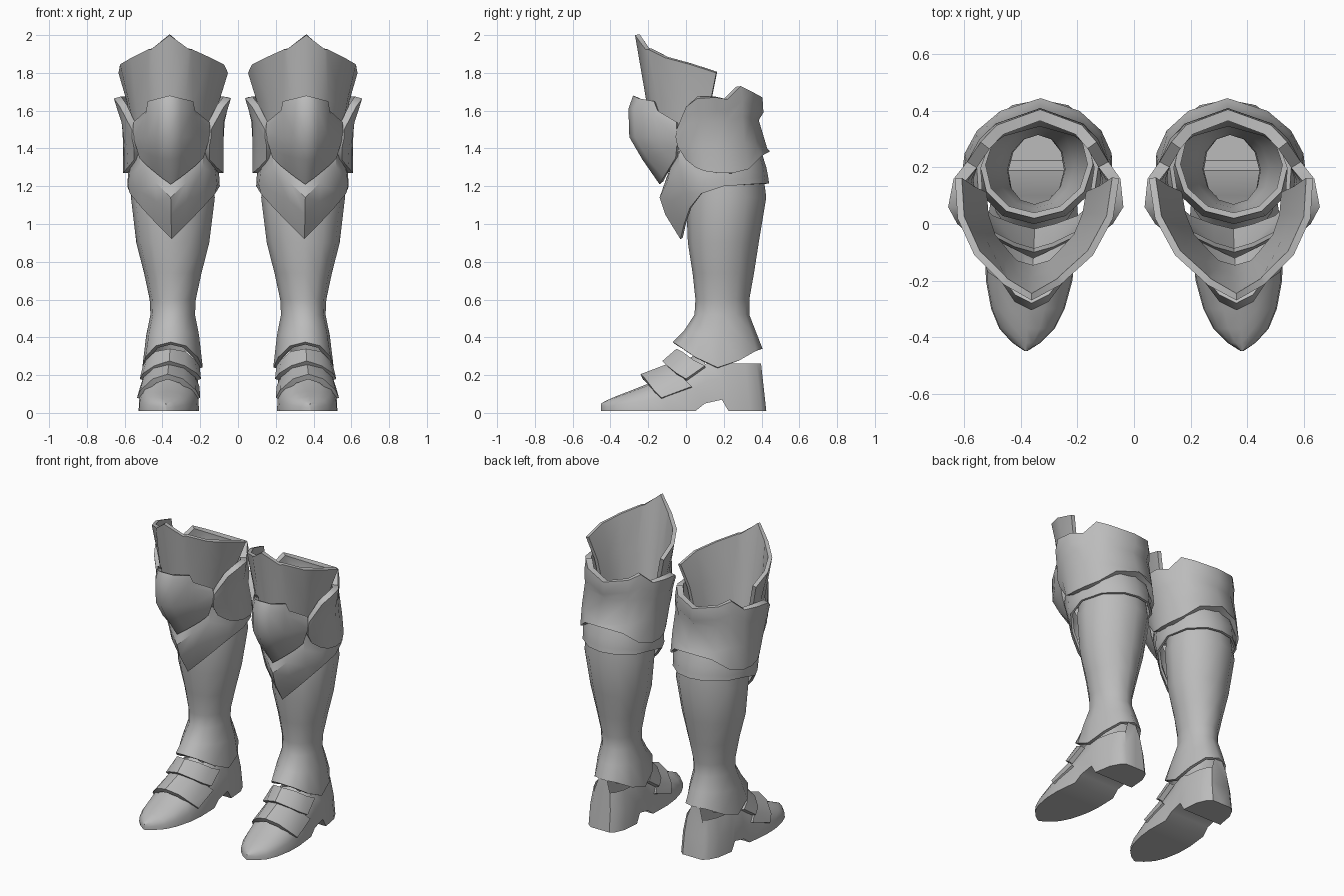
import bpy, bmesh, math
from mathutils import Vector

steel = bpy.data.materials.new("steel grey")
steel.diffuse_color = (0.5, 0.5, 0.5, 1)


def ring(rx, yf, yb, z):
    """Half oval from front centre to back centre; z is a height or one per point."""
    zs = z if isinstance(z, list) else [z] * 7
    pts = []
    for i in range(7):
        a = math.pi * i / 6
        x = 0 if i in (0, 6) else rx * math.sin(a)
        pts.append((x, (yf + yb) / 2 - (yb - yf) / 2 * math.cos(a), zs[i]))
    return pts


def loft(name, rows, thick=0.0, caps=False, angle=35, shift=0.0, opening=None):
    """Skin half rows, mirrored across the leg's middle, once for each leg."""
    for side, sx in (("left", -1), ("right", 1)):
        bm = bmesh.new()
        loops = []
        for half in rows:
            if half[0][0] != 0:
                half = half[::-1]
            closed = half[-1][0] == 0
            other = half[1:-1] if closed else half[1:]
            full = [(-x, y, z) for x, y, z in reversed(other)] + list(half)
            # feet turn slightly outward
            loops.append([bm.verts.new((sx * (0.35 + shift + x - 0.044 * y), y, z)) for x, y, z in full])
        n = len(loops[0])
        for a, b in zip(loops, loops[1:]):
            for i in range(n if closed else n - 1):
                j = (i + 1) % n
                bm.faces.new((a[i], a[j], b[j], b[i]))
        if caps:
            bm.faces.new(loops[0])
            bm.faces.new(loops[-1])
        bmesh.ops.recalc_face_normals(bm, faces=bm.faces)
        # make the surface face outward
        mid = sum((v.co for v in bm.verts), Vector()) / len(bm.verts)
        if sum(f.normal.dot(f.calc_center_median() - mid) * f.calc_area() for f in bm.faces) < 0:
            bmesh.ops.reverse_faces(bm, faces=bm.faces)
        if opening:
            gone = [f for f in bm.faces if opening(f.calc_center_median())]
            bmesh.ops.delete(bm, geom=gone, context='FACES')
        me = bpy.data.meshes.new(f"{side}_{name}")
        bm.to_mesh(me)
        bm.free()
        me.materials.append(steel)
        ob = bpy.data.objects.new(me.name, me)
        bpy.context.collection.objects.link(ob)
        bpy.ops.object.select_all(action='DESELECT')
        ob.select_set(True)
        bpy.context.view_layer.objects.active = ob
        if thick:
            m = ob.modifiers.new("thickness", 'SOLIDIFY')
            m.thickness, m.offset = thick, -1
            bpy.ops.object.modifier_apply(modifier=m.name)
        bpy.ops.object.shade_smooth_by_angle(angle=math.radians(angle))


# thigh guard, open at the back
loft("thigh_guard", [
    [(0, -.27, 2), (.1, -.215, 1.925), (.115, -.2, 1.925), (.21, -.11, 1.88), (.275, .02, 1.845), (.29, .16, 1.8)],
    [(0, -.21, 1.65), (.08, -.18, 1.65), (.12, -.15, 1.65), (.19, -.07, 1.65), (.23, .03, 1.65), (.245, .13, 1.65)],
    [(0, -.17, 1.4), (.07, -.15, 1.4), (.1, -.12, 1.4), (.16, -.05, 1.4), (.19, .03, 1.4), (.2, .11, 1.4)],
], .025, angle=65)

# pointed knee plate with stepped top
loft("knee_plate", [
    [(0, -.28, 1.68), (.06, -.25, 1.665), (.12, -.17, 1.65), (.13, -.15, 1.6), (.2, -.05, 1.54)],
    [(0, -.305, 1.61), (.06, -.275, 1.61), (.12, -.19, 1.6), (.135, -.165, 1.57), (.205, -.05, 1.51)],
    [(0, -.3, 1.46), (.06, -.27, 1.46), (.12, -.19, 1.46), (.15, -.15, 1.46), (.2, -.045, 1.45)],
    [(0, -.23, 1.34), (.06, -.205, 1.35), (.11, -.15, 1.365), (.14, -.12, 1.38), (.185, -.05, 1.4)],
    [(0, -.14, 1.21), (.05, -.12, 1.245), (.1, -.095, 1.285), (.13, -.08, 1.31), (.17, -.055, 1.35)],
], .025, angle=65)

# flared side wings joined behind the knee, with an undercut lip at the back
loft("knee_wings", [
    [(.21, -.05, 1.5), (.275, 0, 1.62), (.31, .06, 1.665), (.295, .16, 1.67), (.25, .22, 1.66),
     (.205, .29, 1.73), (.15, .35, 1.7), (0, .405, 1.67)],
    [(.21, -.053, 1.48), (.26, 0, 1.57), (.29, .065, 1.6), (.285, .16, 1.6), (.25, .22, 1.6),
     (.21, .3, 1.65), (.155, .355, 1.62), (0, .41, 1.59)],
    [(.21, -.055, 1.46), (.25, 0, 1.53), (.27, .07, 1.54), (.272, .16, 1.54), (.25, .22, 1.55),
     (.205, .3, 1.57), (.145, .345, 1.56), (0, .385, 1.55)],
    [(.2, -.045, 1.41), (.24, .02, 1.42), (.255, .08, 1.42), (.265, .16, 1.42), (.255, .23, 1.42),
     (.22, .31, 1.43), (.155, .375, 1.41), (0, .43, 1.4)],
    [(.2, 0, 1.34), (.235, .05, 1.3), (.255, .1, 1.28), (.267, .17, 1.27), (.26, .25, 1.27),
     (.22, .33, 1.29), (.14, .4, 1.36), (0, .445, 1.385)],
], .04, angle=45)

# collar below the knee, dropping to a point in front
loft("knee_collar", [
    [(0, -.1, 1.25), (.07, -.08, 1.31), (.16, -.035, 1.39), (.2, .06, 1.41), (.215, .2, 1.4),
     (.18, .31, 1.4), (.1, .38, 1.38), (0, .4, 1.38)],
    [(0, -.14, 1.14), (.08, -.1, 1.22), (.17, -.04, 1.3), (.23, .07, 1.26), (.24, .2, 1.29),
     (.2, .33, 1.3), (.1, .41, 1.3), (0, .425, 1.3)],
    [(0, -.11, 1.05), (.08, -.075, 1.12), (.165, 0, 1.17), (.235, .07, 1.2), (.243, .2, 1.23),
     (.2, .33, 1.24), (.1, .415, 1.25), (0, .435, 1.25)],
    [(0, -.03, .92), (.08, -.01, 1), (.16, .02, 1.085), (.225, .08, 1.16), (.245, .2, 1.2),
     (.2, .335, 1.21), (.1, .42, 1.215), (0, .44, 1.215)],
], .015)

# shin tube flaring into the ankle cuff
loft("shin_guard", [
    ring(.2, .02, .4, 1.33),
    ring(.222, .0, .425, 1.14),
    ring(.193, .01, .385, .9),
    ring(.152, .035, .36, .74),
    ring(.122, .05, .335, .6),
    ring(.118, .045, .335, .52),
    ring(.14, -.01, .37, [.435, .43, .42, .41, .42, .43, .43]),
    ring(.16, -.07, .405, [.375, .355, .295, .24, .28, .33, .34]),
], .02, angle=60, shift=.004)

# hollow foot with arch and heel: y, half width, top, underside
foot = []
for y, w, t, b in [(-.45, .004, .05, .01), (-.42, .05, .066, .01), (-.37, .098, .088, .01), (-.3, .13, .115, .01),
                   (-.2, .153, .155, .01), (-.1, .16, .21, .01), (.05, .15, .31, .01),
                   (.1, .145, .34, .05), (.19, .145, .36, .07), (.225, .145, .36, .01),
                   (.34, .13, .36, .01), (.4, .1, .36, .01), (.425, .07, .36, .01)]:
    h = t - b
    lean = .11 if y > .3 else 0
    foot.append([(x, y - lean * (z - b), z) for x, z in
                 [(0, t), (w * .45, t - h * .07), (w * .8, t - h * .28), (w * .97, b + h * .4), (w, b), (0, b)]])
loft("foot", foot, caps=True, shift=.012, angle=40, opening=lambda c: c.z > .29 and c.y > .06)

# overlapping instep bands
loft("toe_band", [
    [(0, -.11, .255), (.08, -.08, .24), (.137, -.02, .19), (.157, .03, .14)],
    [(0, -.24, .205), (.08, -.215, .18), (.147, -.17, .12), (.167, -.13, .08)],
], .03, shift=.012)
loft("instep_band", [
    [(0, -.05, .34), (.08, -.02, .325), (.13, .04, .28), (.15, .1, .25)],
    [(0, -.125, .275), (.08, -.1, .25), (.142, -.05, .21), (.162, .0, .18)],
], .03, shift=.008)
